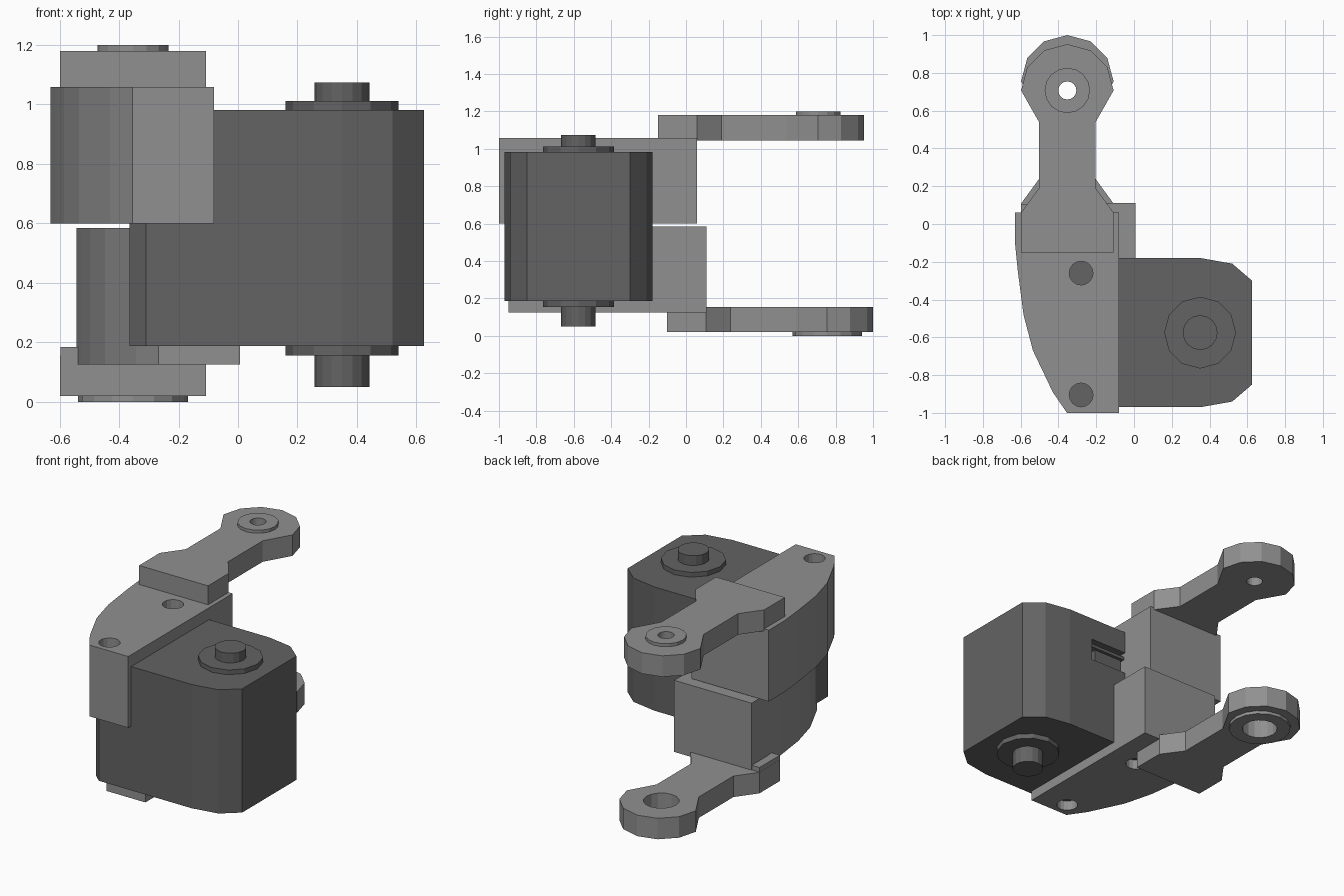
import bpy
import bmesh
from math import cos, sin, pi

if "Cube" in bpy.data.objects:
    bpy.data.objects.remove(bpy.data.objects["Cube"])


def material(name, value):
    mat = bpy.data.materials.new(name)
    mat.use_nodes = True
    color = (value, value, value, 1)
    mat.diffuse_color = color
    mat.node_tree.nodes["Principled BSDF"].inputs["Base Color"].default_value = color
    return mat


LIGHT = material("light grey", 0.28)
DARK = material("dark grey", 0.125)


def prism(name, points, bottom, top, mat):
    """Extrude a flat outline from one height to another."""
    bm = bmesh.new()
    face = bm.faces.new([bm.verts.new((x, y, bottom)) for x, y in points])
    result = bmesh.ops.extrude_face_region(bm, geom=[face])
    verts = [v for v in result["geom"] if isinstance(v, bmesh.types.BMVert)]
    bmesh.ops.translate(bm, verts=verts, vec=(0, 0, top - bottom))
    bmesh.ops.recalc_face_normals(bm, faces=bm.faces)
    mesh = bpy.data.meshes.new(name)
    bm.to_mesh(mesh)
    bm.free()
    mesh.materials.append(mat)
    obj = bpy.data.objects.new(name, mesh)
    bpy.context.collection.objects.link(obj)
    return obj


def circle(x, y, radius, sides=12):
    return [(x + radius * cos(2 * pi * i / sides), y + radius * sin(2 * pi * i / sides))
            for i in range(sides)]


def rect(x0, x1, y0, y1):
    return [(x0, y0), (x1, y0), (x1, y1), (x0, y1)]


def cut(obj, points, bottom, top):
    """Subtract a prism from an object."""
    cutter = prism("cutter", points, bottom, top, obj.data.materials[0])
    cutter.hide_render = True
    mod = obj.modifiers.new("cut", "BOOLEAN")
    mod.operation = "DIFFERENCE"
    mod.solver = "EXACT"
    mod.object = cutter
    bpy.context.view_layer.objects.active = obj
    bpy.ops.object.modifier_apply(modifier=mod.name)
    bpy.data.objects.remove(cutter)


# Motor body with rounded-off outer corners
MX, MY = 0.35, -0.575
half = [(-0.365, 0.345), (-0.31, 0.395), (MX, 0.395), (0.52, 0.365), (0.625, 0.275)]
outline = [(x, MY + d) for x, d in half] + [(x, MY - d) for x, d in reversed(half)]
motor = prism("motor_body", outline, 0.187, 0.982, DARK)

# Connector socket in the back of the motor, with a plug inside
cut(motor, rect(-0.1, 0.18, -0.27, -0.1), 0.70, 0.84)
prism("socket_plug", rect(-0.07, 0.13, -0.28, -0.21), 0.72, 0.80, DARK)
prism("socket_lip", rect(-0.1, 0.18, -0.28, -0.19), 0.795, 0.815, DARK)

# Bearing collars and the shaft
prism("top_collar", circle(MX, MY, 0.19), 0.97, 1.012, DARK)
prism("bottom_collar", circle(MX, MY, 0.19), 0.155, 0.2, DARK)
prism("motor_shaft", circle(MX, MY, 0.092, 16), 0.05, 1.074, DARK)

# Two clamp halves; the lower one is the same shape, shifted
CLAMP = [(-0.08, 0.06), (-0.63, 0.06), (-0.63, -0.1), (-0.615, -0.25), (-0.585, -0.48),
         (-0.535, -0.67), (-0.43, -0.89), (-0.355, -1.0), (-0.08, -1.0)]


def clamp(name, dx, dy, bottom, top, hole_bottom, hole_top):
    obj = prism(name, [(x + dx, y + dy) for x, y in CLAMP], bottom, top, LIGHT)
    for y in (-0.26, -0.905):
        cut(obj, circle(-0.28 + dx, y + dy, 0.063, 16), hole_bottom, hole_top)


clamp("upper_clamp", 0, 0, 0.6, 1.058, 0.95, 1.2)
clamp("lower_clamp", 0.087, 0.05, 0.125, 0.585, 0, 0.22)


# Arms with a flared base, a narrow neck and a round eye
def arm(name, dy, bottom, top, base, ring, ring_radius, hole_radius):
    ax, ay = -0.353, 0.707 + dy
    side = [(0.245, -0.15), (0.245, 0.06), (0.15, 0.19), (0.15, 0.54)]
    right = [(ax + w, y + dy) for w, y in side]
    left = [(ax - w, y + dy) for w, y in reversed(side)]
    eye = circle(ax, ay, 0.245)[:7]
    obj = prism(name, right + eye + left, bottom, top, LIGHT)
    hole = circle(ax, ay, hole_radius, 16)
    cut(obj, hole, -0.2, 1.4)
    boss = prism(name + "_ring", circle(ax, ay, ring_radius, 16), *ring, LIGHT)
    cut(boss, hole, -0.2, 1.4)
    prism(name + "_base", rect(ax - 0.244, ax + 0.244, dy - 0.149, dy + 0.059), *base, LIGHT)


arm("upper_arm", 0, 1.045, 1.18, (1.02, 1.17), (1.18, 1.2), 0.12, 0.048)
arm("lower_arm", 0.048, 0.02, 0.155, (0.03, 0.185), (0, 0.02), 0.185, 0.105)
